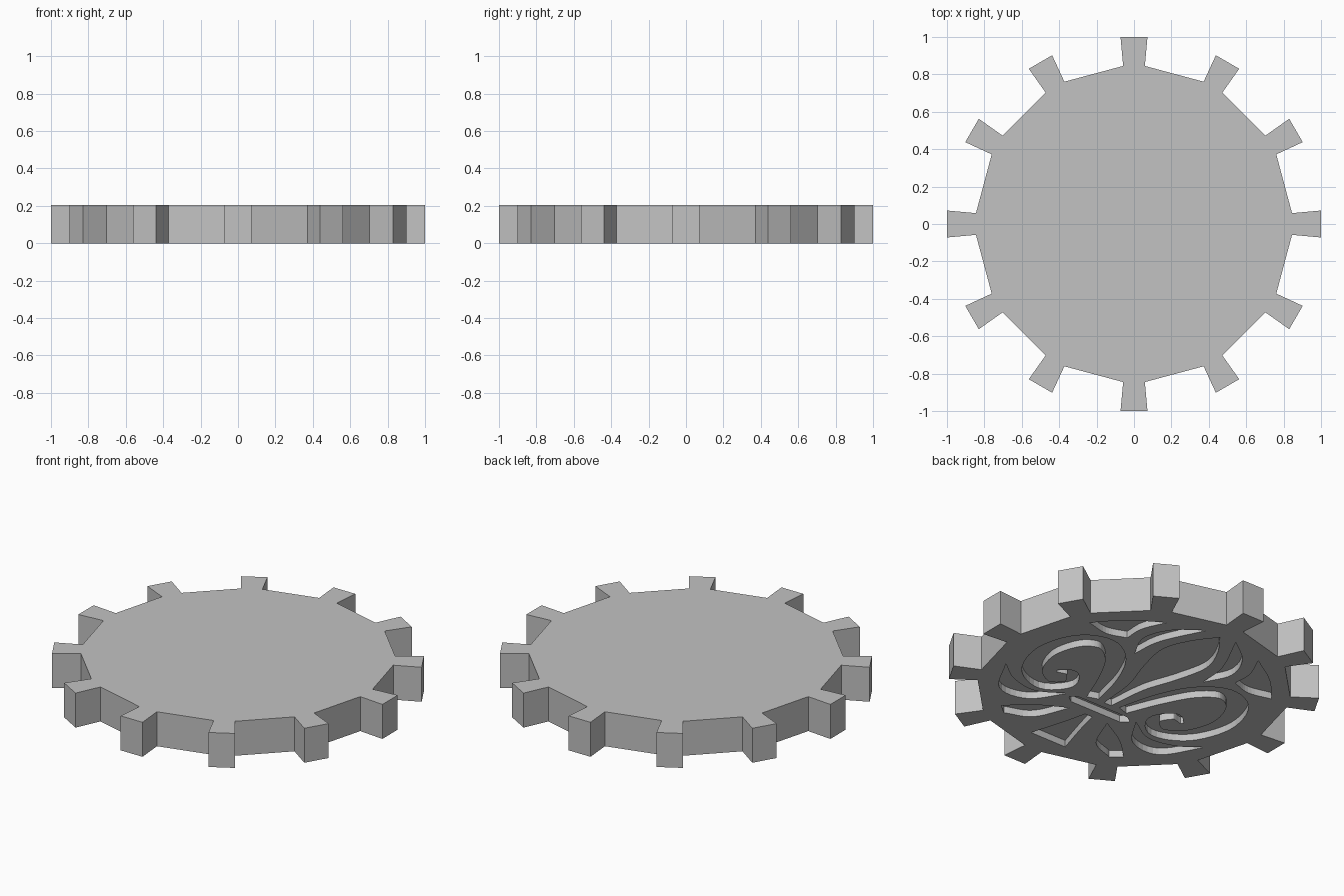
import bpy, bmesh
from math import radians
from mathutils import Vector, Matrix

if "Cube" in bpy.data.objects:
    bpy.data.objects.remove(bpy.data.objects["Cube"])

HEIGHT, DEPTH, TEETH = 0.205, 0.04, 12

grey = bpy.data.materials.new("plain grey")
grey.use_nodes = True
colour = (0.54, 0.54, 0.54, 1)
grey.diffuse_color = colour
grey.node_tree.nodes["Principled BSDF"].inputs["Base Color"].default_value = colour


def smooth(points, steps=6):
    """Smooth open path through the given points."""
    p = [Vector(q) for q in points]
    p = [2 * p[0] - p[1]] + p + [2 * p[-1] - p[-2]]
    out = []
    for a, b, c, d in zip(p, p[1:], p[2:], p[3:]):
        for i in range(steps):
            t = i / steps
            out.append(0.5 * (2 * b + (c - a) * t + (2 * a - 5 * b + 4 * c - d) * t ** 2
                              + (3 * b - a - 3 * c + d) * t ** 3))
    return out + [p[-2]]


def leaf(*sides):
    """Closed outline from smooth sides that meet in corners."""
    return [q for side in sides for q in smooth(side)[:-1]]


def symmetric(half):
    """Closed outline from its right half, listed top to bottom."""
    side = smooth(half)
    return side + [Vector((-q.x, q.y)) for q in reversed(side) if q.x > 0.001]


def ribbon(path):
    """Closed outline of a stroke given as x, y and half width."""
    pts = smooth(path)
    left, right = [], []
    for i, q in enumerate(pts):
        along = (pts[min(i + 1, len(pts) - 1)] - pts[max(i - 1, 0)]).xy.normalized()
        across = Vector((-along.y, along.x)) * q.z
        left.append(q.xy + across)
        right.append(q.xy - across)
    return left + right[::-1]


def mirrored(outline):
    return [Vector((-q.x, q.y)) for q in outline]


def prisms(name, outlines, low, high):
    """One object made of upright prisms over the outlines."""
    bm = bmesh.new()
    for outline in outlines:
        face = bm.faces.new([bm.verts.new((q.x, q.y, low)) for q in outline])
        new = bmesh.ops.extrude_face_region(bm, geom=[face])["geom"]
        verts = [v for v in new if isinstance(v, bmesh.types.BMVert)]
        bmesh.ops.translate(bm, verts=verts, vec=(0, 0, high - low))
    bmesh.ops.recalc_face_normals(bm, faces=bm.faces)
    mesh = bpy.data.meshes.new(name)
    bm.to_mesh(mesh)
    bm.free()
    mesh.materials.append(grey)
    obj = bpy.data.objects.new(name, mesh)
    bpy.context.collection.objects.link(obj)
    return obj


# Toothed disc
tooth = [Vector(q) for q in ((0.058, 0.845), (0.072, 1), (-0.072, 1), (-0.058, 0.845))]
rim = [Matrix.Rotation(radians(360 / TEETH * i), 2) @ q for i in range(TEETH) for q in tooth]
gear = prisms("toothed_disc", [rim], 0, HEIGHT)

# Middle of the flower ornament: petal, band and stem
petal = symmetric([(0, 0.72), (0.1, 0.58), (0.155, 0.42), (0.115, 0.22), (0.05, 0.02), (0.025, -0.22)])
band = symmetric([(0.17, -0.26), (0.21, -0.29), (0.17, -0.325)])
stem = symmetric([(0.025, -0.38), (0.06, -0.52), (0.12, -0.72)])

# Curled side petal
curl = ribbon([(0.105, -0.22, 0.035), (0.18, 0, 0.05), (0.28, 0.18, 0.055), (0.42, 0.27, 0.055),
               (0.56, 0.2, 0.06), (0.62, 0, 0.06), (0.55, -0.2, 0.055), (0.4, -0.28, 0.045),
               (0.3, -0.19, 0.035), (0.36, -0.09, 0.03), (0.44, -0.12, 0.01)])

# Leaves that fill the gaps around the flower
upper_leaf = leaf([(0.1, 0.735), (0.25, 0.61), (0.31, 0.45), (0.24, 0.29)],
                  [(0.24, 0.29), (0.22, 0.48), (0.1, 0.735)])
corner_leaf = leaf([(0.32, 0.66), (0.5, 0.54), (0.64, 0.39)],
                   [(0.64, 0.39), (0.5, 0.36), (0.38, 0.395)],
                   [(0.38, 0.395), (0.38, 0.52), (0.32, 0.66)])
outer_leaf = leaf([(0.24, -0.27), (0.37, -0.45), (0.56, -0.46), (0.7, -0.24)],
                  [(0.7, -0.24), (0.57, -0.33), (0.4, -0.36), (0.24, -0.27)])
lower_leaf = leaf([(0.13, -0.38), (0.3, -0.48), (0.43, -0.6)],
                  [(0.43, -0.6), (0.37, -0.65)],
                  [(0.37, -0.65), (0.22, -0.58), (0.13, -0.38)])

# Carve the ornament into the underside
sides = [curl, upper_leaf, corner_leaf, outer_leaf, lower_leaf]
outlines = [petal, band, stem] + sides + [mirrored(s) for s in sides]
cutter = prisms("ornament_cutter", outlines, -0.1, DEPTH)
cutter.hide_render = True

cut = gear.modifiers.new("carving", "BOOLEAN")
cut.operation = "DIFFERENCE"
cut.solver = "EXACT"
cut.use_self = True
cut.object = cutter
bpy.context.view_layer.update()
carved = bpy.data.meshes.new_from_object(gear.evaluated_get(bpy.context.evaluated_depsgraph_get()))
gear.modifiers.clear()
gear.data = carved
bpy.data.objects.remove(cutter)
